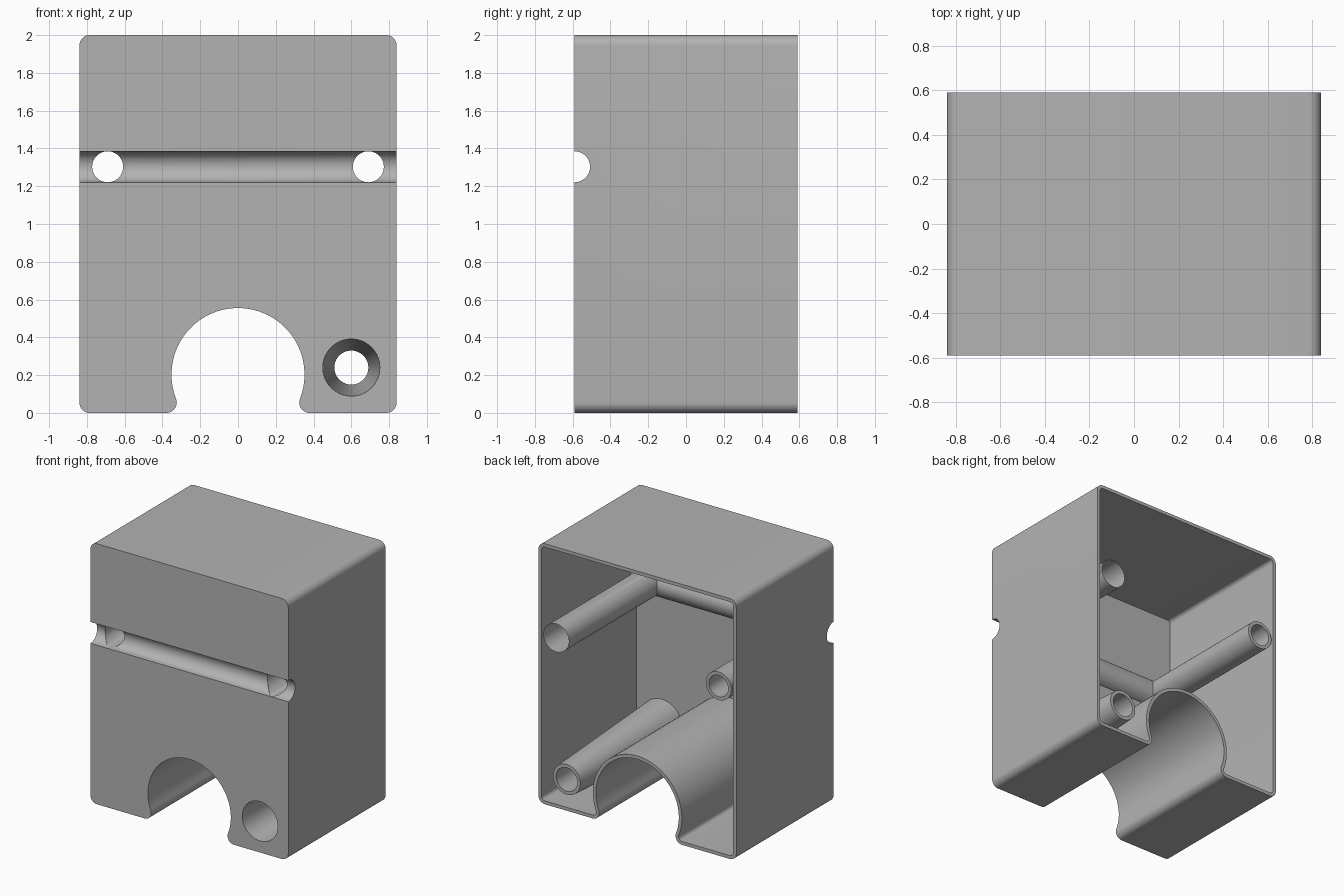
import bpy, bmesh, math
from mathutils import Vector, Matrix

if "Cube" in bpy.data.objects:
    bpy.data.objects.remove(bpy.data.objects["Cube"])

W, D, H, T = 0.84, 0.59, 2.0, 0.026      # half width, half depth, height, wall
R_CORNER, R_CHANNEL, Z_CHANNEL = 0.055, 0.352, 0.203
GROOVE_Z, GROOVE_R = 1.303, 0.082

grey = bpy.data.materials.new("light grey")
grey.diffuse_color = (0.45, 0.45, 0.45, 1)
grey.use_nodes = True
grey.node_tree.nodes["Principled BSDF"].inputs["Base Color"].default_value = grey.diffuse_color


def arc(cx, cz, r, a0, a1, n):
    return [(cx + r * math.cos(a0 + (a1 - a0) * i / n),
             cz + r * math.sin(a0 + (a1 - a0) * i / n)) for i in range(n + 1)]


def profile(t):
    """Rounded box outline with a keyhole channel below, moved inward by t."""
    r, p = R_CORNER - t, math.pi
    dz = Z_CHANNEL - R_CORNER
    lip_x = math.sqrt((R_CHANNEL + R_CORNER) ** 2 - dz ** 2)
    a = math.atan2(dz, lip_x)
    c = W - R_CORNER
    right = arc(lip_x, R_CORNER, r, p - a, 1.5 * p, 10)
    right += arc(c, R_CORNER, r, -p / 2, 0, 8)
    right += arc(c, H - R_CORNER, r, 0, p / 2, 8)
    left = [(-x, z) for x, z in reversed(right)]
    channel = arc(0, Z_CHANNEL, R_CHANNEL + t, p + a, -a, 64)
    return right + left + channel[1:-1]


def new_object(name, bm):
    bmesh.ops.recalc_face_normals(bm, faces=bm.faces)
    mesh = bpy.data.meshes.new(name)
    bm.to_mesh(mesh)
    bm.free()
    ob = bpy.data.objects.new(name, mesh)
    bpy.context.collection.objects.link(ob)
    mesh.materials.append(grey)
    return ob


def prism(name, points, y0, y1):
    bm = bmesh.new()
    face = bm.faces.new([bm.verts.new((x, y0, z)) for x, z in points])
    ext = bmesh.ops.extrude_face_region(bm, geom=[face], use_keep_orig=True)
    verts = [g for g in ext["geom"] if isinstance(g, bmesh.types.BMVert)]
    bmesh.ops.translate(bm, verts=verts, vec=(0, y1 - y0, 0))
    return new_object(name, bm)


def rod(name, start, end, r0, r1):
    a, b = Vector(start), Vector(end)
    turn = (b - a).to_track_quat('Z', 'Y').to_matrix().to_4x4()
    bm = bmesh.new()
    bmesh.ops.create_cone(bm, cap_ends=True, segments=64, radius1=r0, radius2=r1,
                          depth=(b - a).length,
                          matrix=Matrix.Translation((a + b) / 2) @ turn)
    return new_object(name, bm)


def subtract(ob, cutter):
    mod = ob.modifiers.new("cut", 'BOOLEAN')
    mod.operation, mod.solver, mod.object = 'DIFFERENCE', 'EXACT', cutter
    bpy.context.view_layer.update()
    graph = bpy.context.evaluated_depsgraph_get()
    mesh = bpy.data.meshes.new_from_object(ob.evaluated_get(graph))
    ob.modifiers.clear()
    ob.data = mesh
    bpy.data.objects.remove(cutter)


def groove(t):
    return rod("groove", (-1, -D, GROOVE_Z), (1, -D, GROOVE_Z), GROOVE_R + t, GROOVE_R + t)


def tubes(t):
    """Two straight tubes behind the groove and one tapered screw tube."""
    for x in (-0.69, 0.69):
        yield rod("tube", (x, -0.8, GROOVE_Z), (x, 0.8, GROOVE_Z), GROOVE_R + t, GROOVE_R + t)
    slope = (0.151 - 0.09) / (2 * D)
    yield rod("screw_tube", (0.6, -0.8, 0.24), (0.6, 0.8, 0.24),
              0.1205 + 0.8 * slope + t, 0.1205 - 0.8 * slope + t)


# Hollow inside, leaving the groove wall and tube walls standing
cavity = prism("cavity", profile(T), -D + T, 0.7)
subtract(cavity, groove(T))
for tube in tubes(T):
    subtract(cavity, tube)

# Housing shell, open at the back
housing = prism("housing", profile(0), -D, D)
subtract(housing, cavity)

# Front groove and tube bores
subtract(housing, groove(0))
for bore in tubes(0):
    subtract(housing, bore)

bpy.ops.object.select_all(action='DESELECT')
housing.select_set(True)
bpy.context.view_layer.objects.active = housing
bpy.ops.object.shade_smooth_by_angle(angle=math.radians(30))
